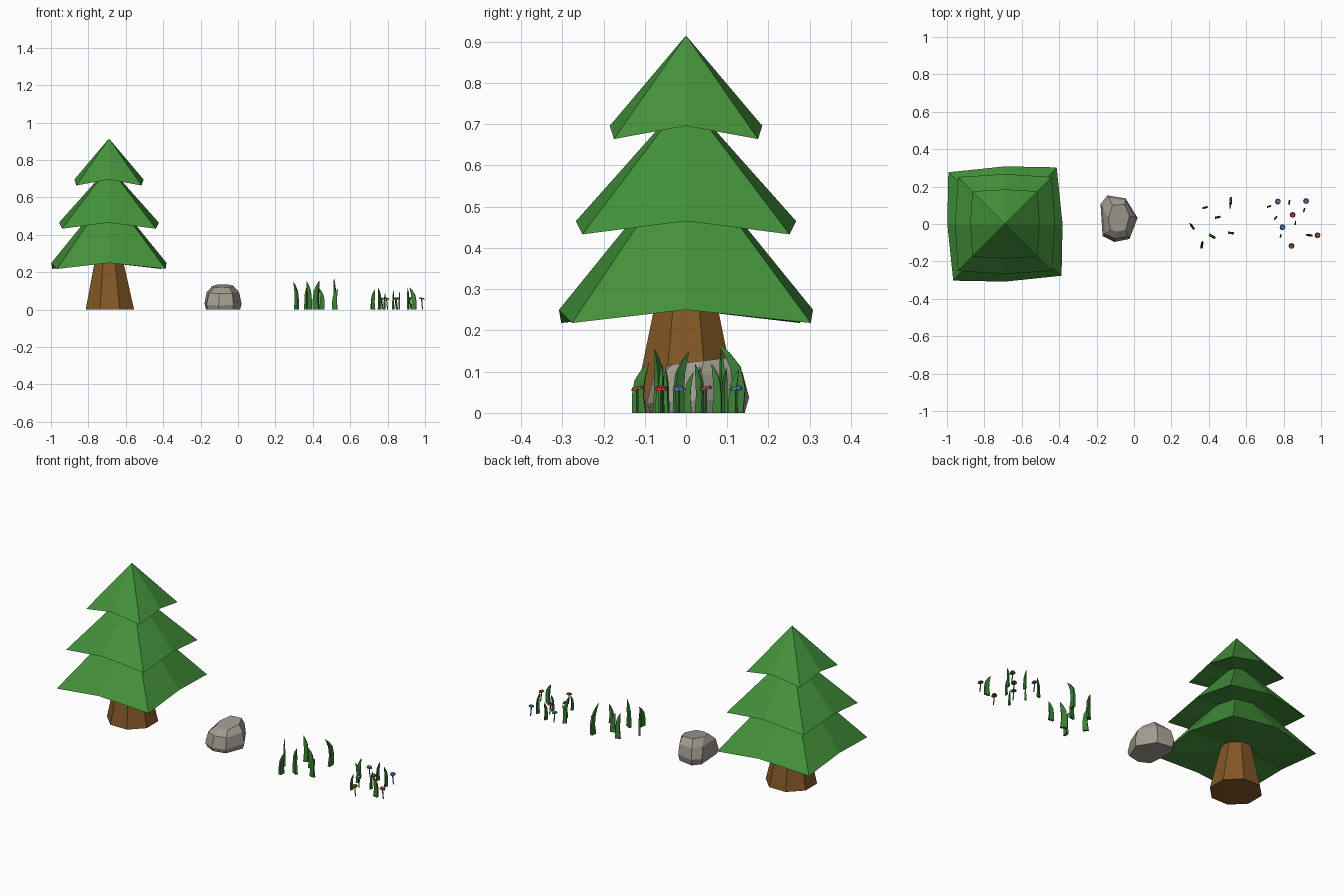
import bpy, bmesh, math
from mathutils import Vector, Matrix

if "Cube" in bpy.data.objects:
    bpy.data.objects.remove(bpy.data.objects["Cube"])


def material(name, rgb):
    m = bpy.data.materials.new(name)
    m.diffuse_color = (*rgb, 1)
    m.use_nodes = True
    m.node_tree.nodes["Principled BSDF"].inputs["Base Color"].default_value = m.diffuse_color
    return m


GREEN = material("leaf green", (0.056, 0.285, 0.043))
GRASS = material("grass green", (0.045, 0.22, 0.036))
BARK = material("bark brown", (0.223, 0.095, 0.019))
STONE = material("stone grey", (0.36, 0.335, 0.285))
RED = material("petal red", (0.45, 0.045, 0.045))
BLUE = material("petal blue", (0.09, 0.19, 0.40))
ORANGE = material("petal rust", (0.33, 0.075, 0.02))


def finish(name, bm, mat):
    bmesh.ops.recalc_face_normals(bm, faces=bm.faces)
    me = bpy.data.meshes.new(name)
    bm.to_mesh(me)
    bm.free()
    me.materials.append(mat)
    ob = bpy.data.objects.new(name, me)
    bpy.context.collection.objects.link(ob)
    return ob


def loft(name, rings, mat, bottom=None, top=None):
    """Skin rings of points; close each end with a fan to a point or a flat cap."""
    bm = bmesh.new()
    rows = [[bm.verts.new(p) for p in r] for r in rings]
    n = len(rows[0])
    for a, b in zip(rows, rows[1:]):
        for i in range(n):
            j = (i + 1) % n
            bm.faces.new((a[i], a[j], b[j], b[i]))
    for row, tip in ((rows[0], bottom), (rows[-1], top)):
        if tip is None:
            bm.faces.new(row)
        else:
            t = bm.verts.new(tip)
            for i in range(n):
                bm.faces.new((row[i], row[(i + 1) % n], t))
    return finish(name, bm, mat)


def octagon(cx, cy, z, r):
    return [(cx + r * math.cos(math.pi * (2 * i + 1) / 8),
             cy + r * math.sin(math.pi * (2 * i + 1) / 8), z) for i in range(8)]


# Tree trunk: tapered octagon
TX = -0.69
loft("trunk", [octagon(TX + 0.005, 0, 0, 0.14), octagon(TX, 0, 0.27, 0.08)], BARK)

# Foliage tiers: square skirts with drooping corners and raised edge middles
tiers = [(0.25, 0.308, 0.41, 0.63, 2.6), (0.465, 0.267, 0.355, 0.765, 0), (0.696, 0.185, 0.247, 0.915, 0)]
for k, (z, mid, corner, apex, turn) in enumerate(tiers):
    rim = []
    for i in range(8):
        odd = i % 2
        a = math.radians(45 * i + (turn if odd else 0))
        r = corner if odd else mid
        rim.append((TX + r * math.cos(a), r * math.sin(a), z - 0.032 * odd))
    loft(f"foliage_tier_{k + 1}", [rim], GREEN, top=(TX, 0, apex))
    # underside of the skirt
    loft(f"foliage_underside_{k + 1}", [rim], GREEN, top=(TX, 0, z + 0.01))
# the skirts are open below their rims: drop the flat cap faces
for ob in list(bpy.context.collection.objects):
    if ob.name.startswith("foliage"):
        bm = bmesh.new()
        bm.from_mesh(ob.data)
        bmesh.ops.delete(bm, geom=[f for f in bm.faces if len(f.verts) == 8], context='FACES_ONLY')
        if "underside" in ob.name:
            for f in bm.faces:
                if f.normal.z > 0:
                    f.normal_flip()
        bm.to_mesh(ob.data)
        bm.free()

# Rock: faceted boulder, wide belt and smaller tilted top
belt = [(-.142, .153), (-.045, .137), (.019, .032), (-.024, -.08), (-.104, -.096), (-.168, -.064), (-.179, .107)]
crown = [(-.115, .10), (-.05, .105), (-.024, .043), (-.045, -.032), (-.09, -.04), (-.125, -.03), (-.138, .03)]
c = Vector((-0.08, 0.02))


def rock_ring(s, t, z, tilt=0.0):
    ring = []
    for a, b in zip(belt, crown):
        p = c + (Vector(a).lerp(Vector(b), t) - c) * s
        ring.append((p.x, p.y, z + tilt * (p.y - c.y)))
    return ring


loft("rock", [rock_ring(0.92, 0, 0), rock_ring(1, 0, 0.03, 0.06),
              rock_ring(1, 0.3, 0.092, 0.05), rock_ring(1, 1, 0.124, 0.12)], STONE)


def blade(name, x, y, h, w, angle, lean):
    """Curved pointed grass blade, wide along angle, tip leaning along it."""
    d = Vector((math.cos(math.radians(angle)), math.sin(math.radians(angle)), 0))
    n = Vector((-d.y, d.x, 0))
    rings = []
    for t, wide, shift in ((0, 1.0, 0), (0.35, 0.85, -0.15), (0.65, 0.75, 0.05), (0.85, 0.45, 0.5)):
        m = Vector((x, y, h * t)) + d * lean * shift
        hw, th = d * w * wide / 2, n * w * 0.2 * wide
        rings.append([m - hw - th, m + hw - th, m + hw + th, m - hw + th])
    loft(name, rings, GRASS, top=Vector((x, y, h)) + d * lean)


# Tall grass clump
tall = [(.312, -.015, .15, .03, -55, -.028), (.38, .088, .155, .028, 15, -.015),
        (.517, .122, .172, .034, 85, -.048), (.448, .036, .115, .03, 10, -.014),
        (.418, -.066, .155, .036, -30, .02), (.518, -.048, .11, .03, -8, .016),
        (.363, -.113, .122, .033, 80, .024)]
for i, b in enumerate(tall):
    blade(f"tall_grass_{i + 1}", *b)

# Short grass among the flowers
short = [(.722, .094, .11, .023, 20, .012), (.83, .115, .105, .022, 80, .014),
         (.757, .032, .12, .022, 50, -.014), (.784, -.064, .09, .018, 75, .012),
         (.91, .075, .12, .022, 75, -.014), (.863, .005, .10, .018, 85, .014),
         (.938, -.06, .12, .03, -8, -.022)]
for i, b in enumerate(short):
    blade(f"short_grass_{i + 1}", *b)

# Flowers: thin stem with a small tilted cap
flowers = [(.77, .12, BLUE), (.92, .122, BLUE), (.795, -.017, BLUE),
           (.848, .048, RED), (.982, -.06, RED), (.842, -.118, ORANGE)]
for i, (x, y, mat) in enumerate(flowers):
    loft(f"flower_stem_{i + 1}", [octagon(x + .005, y, 0, .003), octagon(x + .001, y, .03, .003),
                                  octagon(x, y, .057, .003)], GRASS)
    bm = bmesh.new()
    tilt = Matrix.Rotation(math.radians(12), 4, 'X' if i % 2 else 'Y')
    bmesh.ops.create_cone(bm, cap_ends=True, segments=8, radius1=.016, radius2=.012, depth=.008,
                          matrix=Matrix.Translation((x, y, .06)) @ tilt)
    finish(f"flower_cap_{i + 1}", bm, mat)
